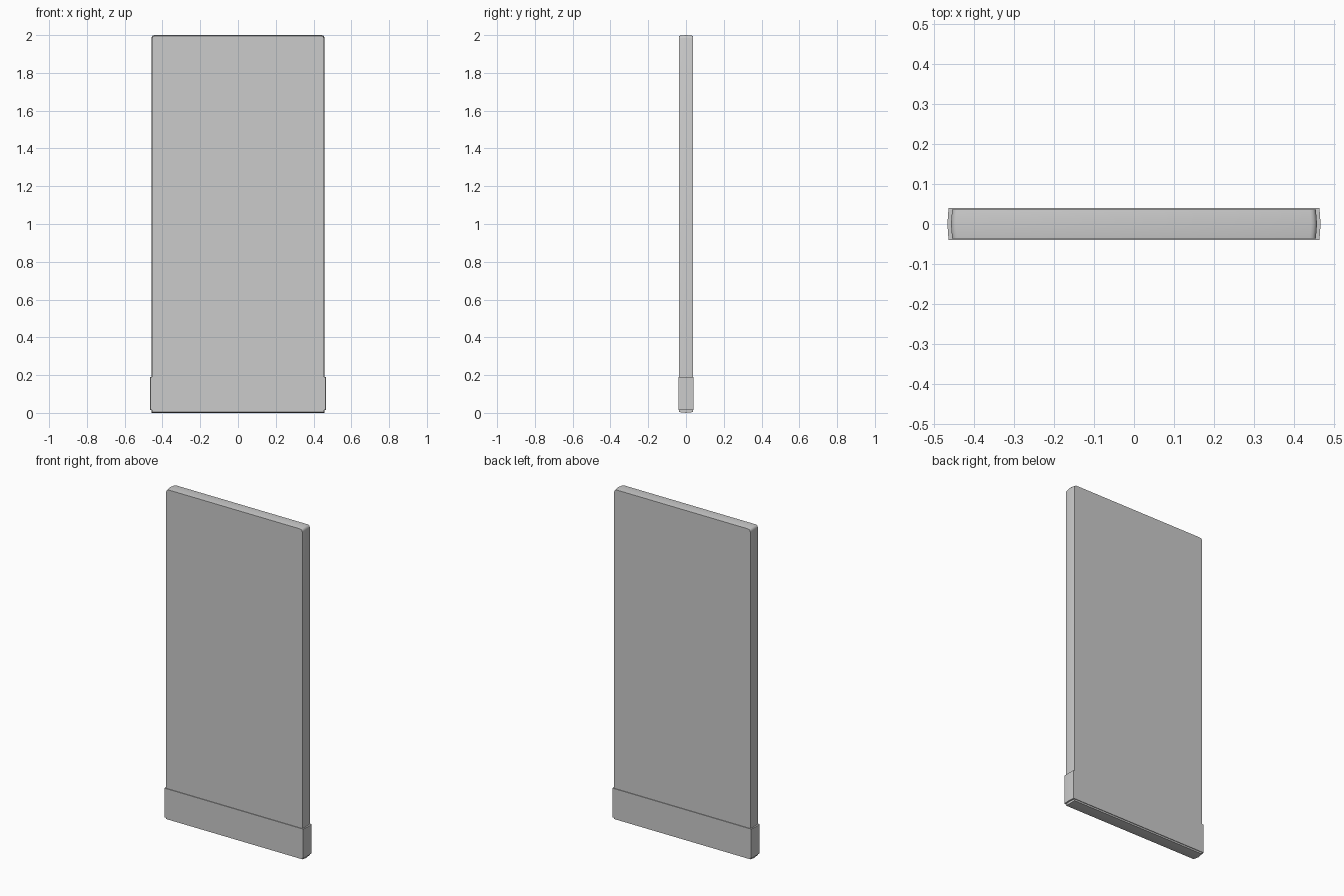
import bpy, bmesh, math

if "Cube" in bpy.data.objects:
    bpy.data.objects.remove(bpy.data.objects["Cube"])


def slab(name, half_w, half_d, z0, z1, ridge_x, ridge_z, radius=0.0, smooth=60):
    """Flat slab whose rim rises to a faint ridge along y = 0."""
    bm = bmesh.new()

    def ring(y, ex, ez):
        hw, lo, hi = half_w + ex, z0 - ez, z1 + ez
        pts = [(-hw, lo), (hw, lo)]
        if radius:
            for cx, start in ((hw - radius, 0), (-hw + radius, 90)):
                for i in range(4):
                    a = math.radians(start + 30 * i)
                    pts.append((cx + radius * math.cos(a), hi - radius + radius * math.sin(a)))
        else:
            pts += [(hw, hi), (-hw, hi)]
        return [bm.verts.new((x, y, z)) for x, z in pts]

    rings = [ring(-half_d, 0, 0), ring(0, ridge_x, ridge_z), ring(half_d, 0, 0)]
    n = len(rings[0])
    for a, b in zip(rings, rings[1:]):
        for i in range(n):
            j = (i + 1) % n
            bm.faces.new((a[i], a[j], b[j], b[i]))
    bm.faces.new(rings[0])
    bm.faces.new(rings[2])
    bmesh.ops.recalc_face_normals(bm, faces=bm.faces)
    mesh = bpy.data.meshes.new(name)
    bm.to_mesh(mesh)
    bm.free()
    obj = bpy.data.objects.new(name, mesh)
    bpy.context.collection.objects.link(obj)
    bpy.context.view_layer.objects.active = obj
    obj.select_set(True)
    bpy.ops.object.shade_smooth_by_angle(angle=math.radians(smooth))
    obj.select_set(False)
    return obj


# Tall door leaf with rounded top corners
slab("door_panel", 0.455, 0.036, 0.004, 1.996, 0.003, 0.004, radius=0.015)

# Protective band wrapped around the foot
slab("kick_plate", 0.464, 0.040, 0.014, 0.19, 0.003, 0.0)
